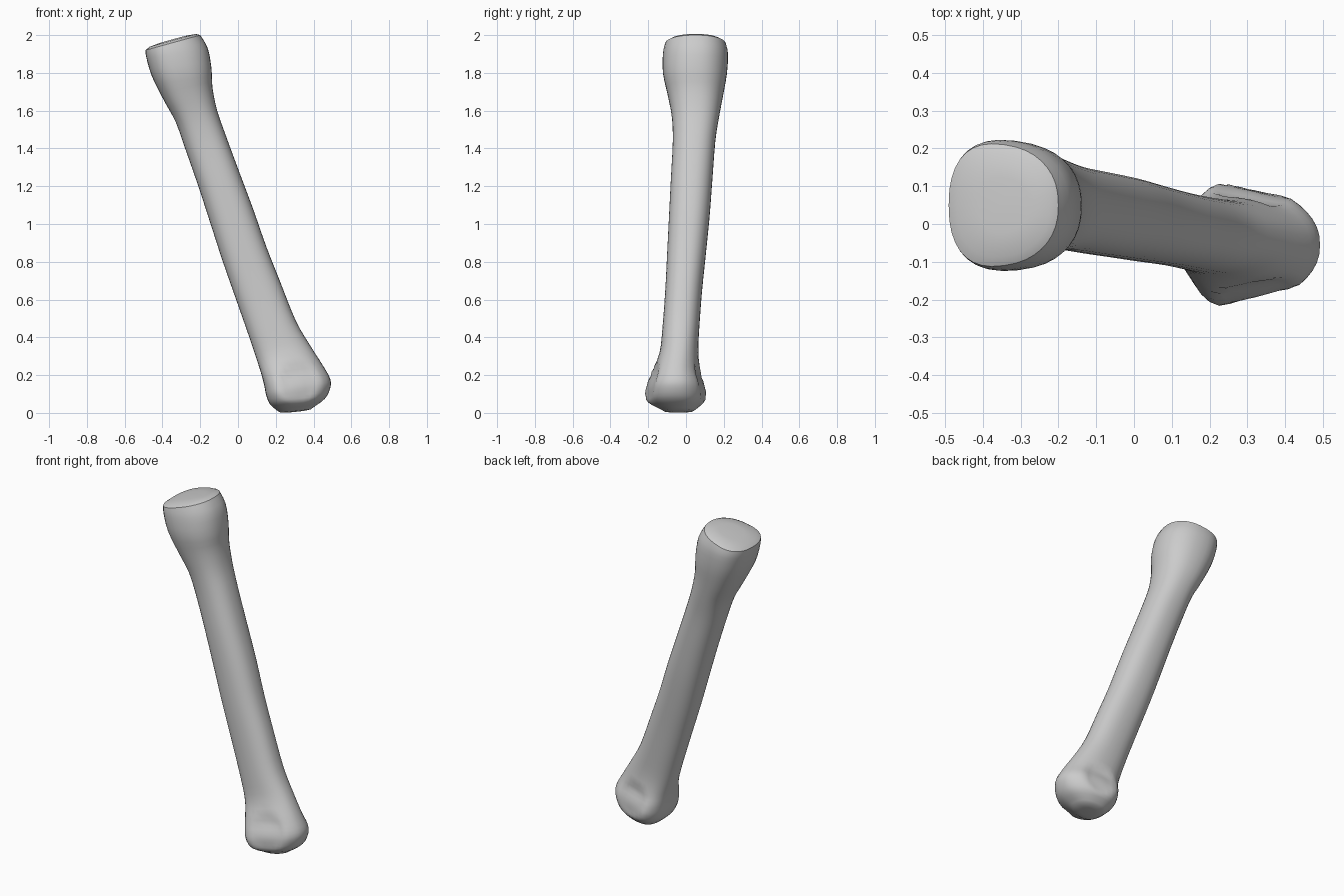
import bpy
import bmesh
import math

cube = bpy.data.objects.get("Cube")
if cube:
    bpy.data.objects.remove(cube, do_unlink=True)

SIDES = 36
STEPS = 3

# Each section: left x, left z, right x, right z, front y, back y, taper toward +x
SECTIONS = [
    (-.49, 1.92, -.20, 2.0, -.11, .21, .12),
    (-.485, 1.88, -.16, 1.93, -.12, .22, .12),
    (-.455, 1.78, -.14, 1.82, -.12, .215, .1),
    (-.39, 1.65, -.135, 1.72, -.095, .195, .08),
    (-.33, 1.54, -.11, 1.6, -.075, .175, .04),
    (-.28, 1.4, -.065, 1.47, -.07, .155, 0),
    (-.21, 1.2, .005, 1.28, -.08, .14, 0),
    (-.145, 1.0, .08, 1.08, -.09, .125, 0),
    (-.08, .8, .15, .88, -.1, .105, 0),
    (-.01, .6, .225, .69, -.11, .085, 0),
    (.06, .4, .305, .49, -.125, .07, 0),
    (.10, .28, .38, .36, -.14, .065, .08),
    (.125, .2, .45, .25, -.18, .075, .2),
    (.14, .14, .488, .18, -.21, .1, .25),
    (.15, .09, .488, .13, -.215, .105, .25),
    (.17, .045, .46, .075, -.195, .09, .2),
    (.21, .01, .40, .03, -.13, .05, .1),
]


def blend(a, b, c, d, t):
    """Smooth curve through b and c."""
    return .5 * (2 * b + (c - a) * t + (2 * a - 5 * b + 4 * c - d) * t * t
                 + (3 * b - a - 3 * c + d) * t ** 3)


def refine(rows):
    out = []
    last = len(rows) - 1
    for i in range(last):
        quad = (rows[max(i - 1, 0)], rows[i], rows[i + 1], rows[min(i + 2, last)])
        for k in range(STEPS):
            out.append([blend(*vals, k / STEPS) for vals in zip(*quad)])
    return out + [list(rows[-1])]


def rounded(v, power):
    return math.copysign(abs(v) ** power, v)


def ring_points(row, scale=1, lift=0):
    xl, zl, xr, zr, front, back, taper = row
    for i in range(SIDES):
        a = math.tau * i / SIDES
        u = rounded(math.cos(a), .85) * scale
        v = rounded(math.sin(a), .85) * scale * (1 - taper * u)
        yield ((xl + xr) / 2 + u * (xr - xl) / 2,
               (front + back) / 2 + v * (back - front) / 2,
               (zl + zr) / 2 + u * (zr - zl) / 2 + lift)


def hollow(co, cx, cz, radius, depth, side):
    """Press a shallow round pit into one side of the lower head."""
    if (co.y + .055) * side < .03:
        return
    r = math.hypot(co.x - cx, co.z - cz) / radius
    if r < 1:
        co.y -= side * depth * (1 - r ** 4)


bm = bmesh.new()
rows = refine(SECTIONS)
rings = [[bm.verts.new(p) for p in ring_points(row)] for row in rows]

# Slightly domed joint faces at both ends
for scale, lift in ((.85, .012), (.45, .018)):
    rings.insert(0, [bm.verts.new(p) for p in ring_points(rows[0], scale, lift)])
    rings.append([bm.verts.new(p) for p in ring_points(rows[-1], scale, -lift * .8)])

for upper, lower in zip(rings, rings[1:]):
    for i in range(SIDES):
        j = (i + 1) % SIDES
        bm.faces.new((upper[i], lower[i], lower[j], upper[j]))
bm.faces.new(rings[0])
bm.faces.new(rings[-1][::-1])

# Side pits of the lower head
for v in bm.verts:
    if v.co.z < .35:
        hollow(v.co, .32, .16, .11, .022, -1)
        hollow(v.co, .31, .16, .10, .02, 1)
        v.co.z = max(v.co.z, 0)

bmesh.ops.recalc_face_normals(bm, faces=bm.faces)
mesh = bpy.data.meshes.new("bone")
bm.to_mesh(mesh)
bm.free()

bone = bpy.data.objects.new("bone", mesh)
bpy.context.collection.objects.link(bone)

# Plain grey bone surface
grey = bpy.data.materials.new("light grey")
grey.use_nodes = True
colour = (.6, .6, .6, 1)
grey.diffuse_color = colour
grey.node_tree.nodes["Principled BSDF"].inputs["Base Color"].default_value = colour
mesh.materials.append(grey)

bpy.context.view_layer.objects.active = bone
bone.select_set(True)
bpy.ops.object.shade_smooth_by_angle(angle=math.radians(40))
